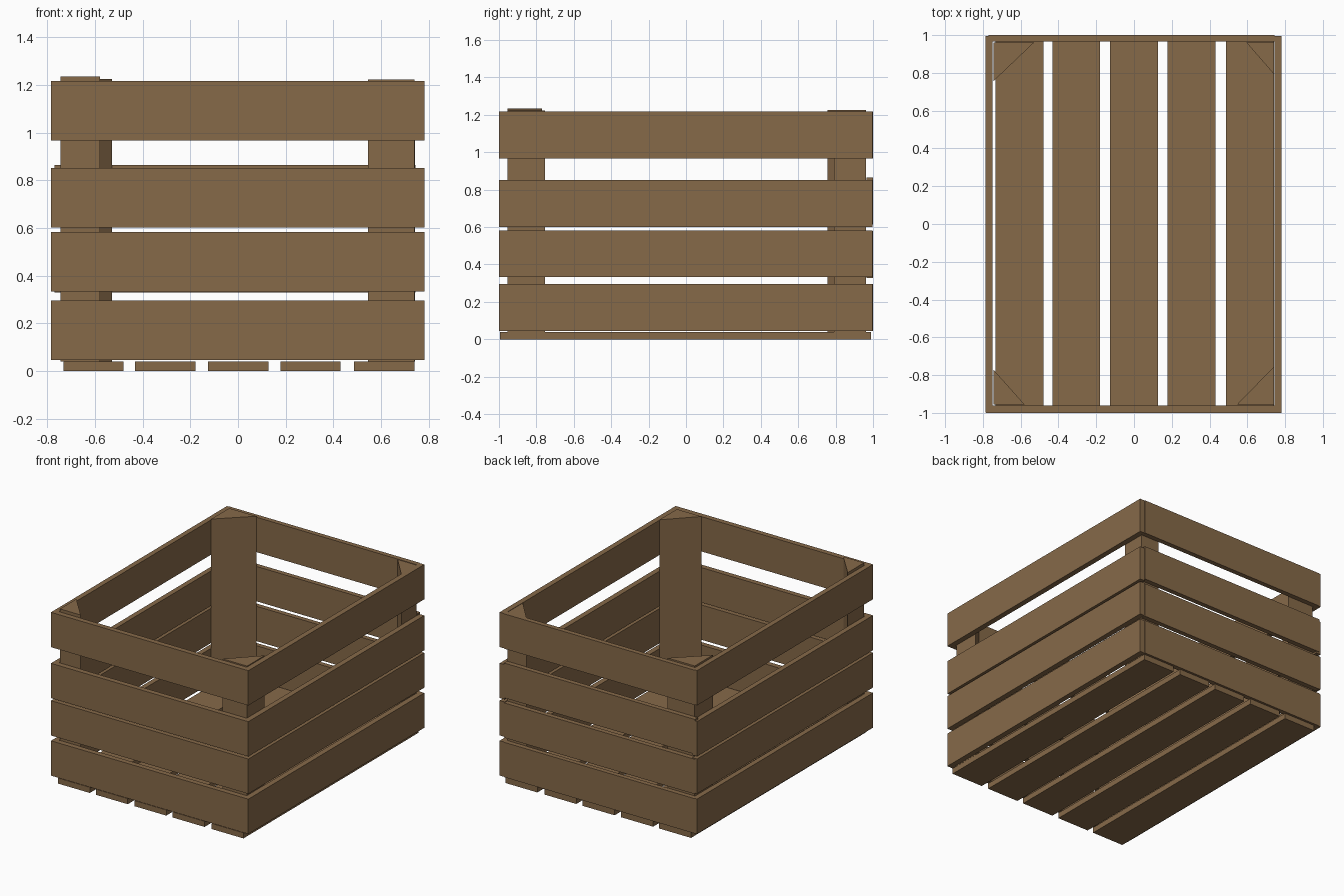
import bpy, bmesh

if "Cube" in bpy.data.objects:
    bpy.data.objects.remove(bpy.data.objects["Cube"])

wood = bpy.data.materials.new("brown wood")
wood.diffuse_color = (0.24, 0.142, 0.066, 1)
wood.use_nodes = True
wood.node_tree.nodes["Principled BSDF"].inputs["Base Color"].default_value = wood.diffuse_color


def prism(name, outline, z0, z1):
    """Extrude a flat outline from z0 up to z1."""
    bm = bmesh.new()
    face = bm.faces.new([bm.verts.new((x, y, z0)) for x, y in outline])
    top = bmesh.ops.extrude_face_region(bm, geom=[face])["geom"]
    for v in top:
        if isinstance(v, bmesh.types.BMVert):
            v.co.z = z1
    bmesh.ops.recalc_face_normals(bm, faces=bm.faces)
    mesh = bpy.data.meshes.new(name)
    bm.to_mesh(mesh)
    bm.free()
    mesh.materials.append(wood)
    obj = bpy.data.objects.new(name, mesh)
    bpy.context.collection.objects.link(obj)
    return obj


def board(name, x0, x1, y0, y1, z0, z1):
    return prism(name, [(x0, y0), (x1, y0), (x1, y1), (x0, y1)], z0, z1)


# floor slats running front to back
for i, x in enumerate((-0.733, -0.432, -0.126, 0.178, 0.487)):
    board(f"floor_slat_{i + 1}", x, x + 0.253, -0.995, 0.99, 0, 0.04)

# four rows of wall planks, the back ones set slightly unevenly
rows = (0.045, 0.333, 0.601, 0.967)
back_shift = (0, -0.005, 0.013, 0)
for i, (z, dz) in enumerate(zip(rows, back_shift)):
    n = i + 1
    h = 0.25
    board(f"front_plank_{n}", -0.784, 0.781, -1.0, -0.962, z, z + h)
    board(f"back_plank_{n}", -0.77, 0.745, 0.965, 1.0, z + dz, z + dz + h)
    board(f"left_plank_{n}", -0.785, -0.748, -0.998, 0.996, z, z + h)
    board(f"right_plank_{n}", 0.743, 0.782, -0.998, 0.996, z, z + h)

# triangular corner posts: corner, inward leg lengths, top height
posts = {
    "front_left_post": (-0.745, -0.955, 0.165, 0.185, 1.235),
    "front_right_post": (0.741, -0.955, -0.195, 0.2, 1.222),
    "back_left_post": (-0.743, 0.962, 0.215, -0.205, 1.226),
    "back_right_post": (0.742, 0.962, -0.148, -0.17, 1.215),
}
for name, (x, y, dx, dy, top) in posts.items():
    prism(name, [(x, y), (x + dx, y), (x, y + dy)], 0.04, top)
